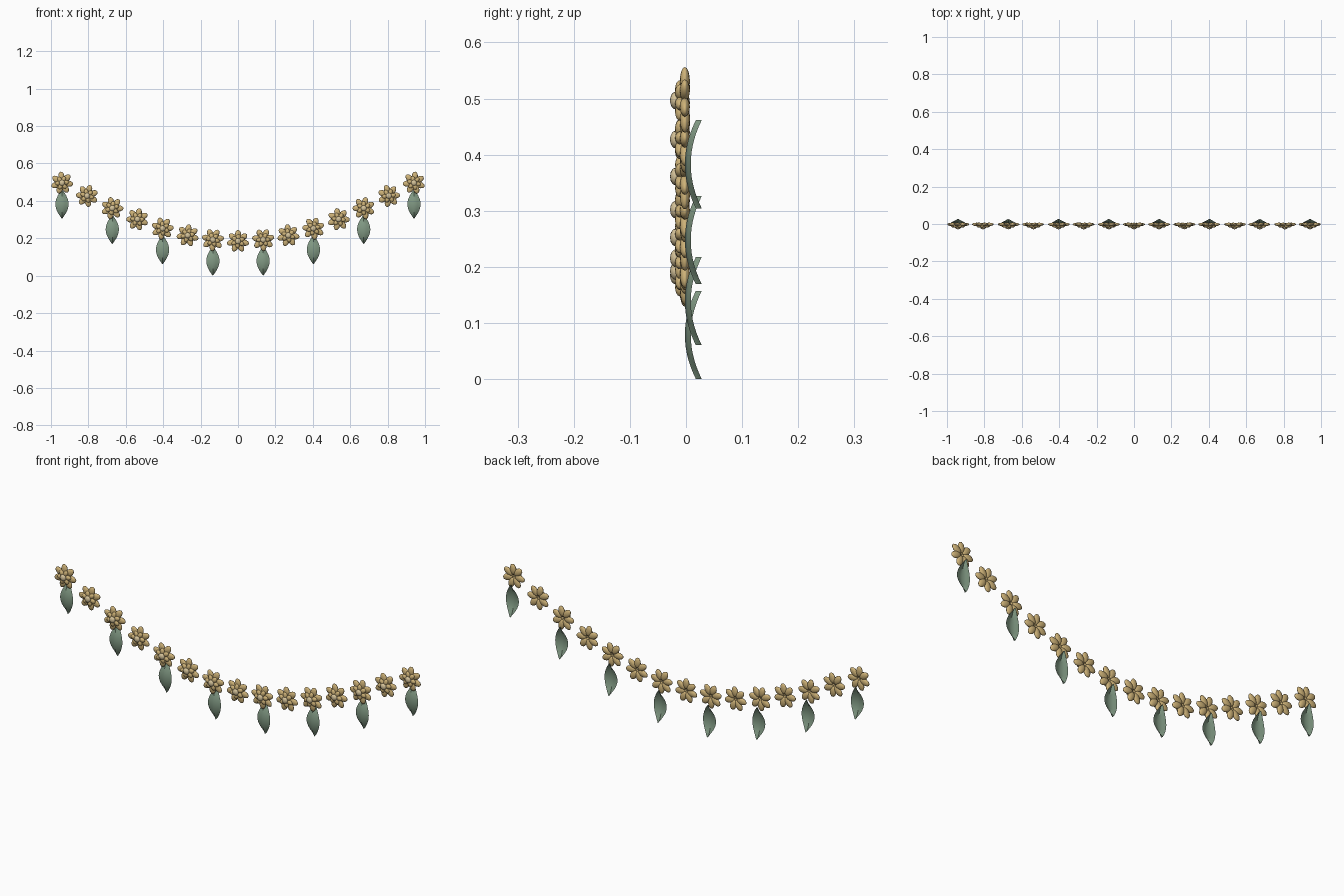
import bpy, bmesh
from math import sin, pi
from mathutils import Matrix, Vector

if "Cube" in bpy.data.objects:
    bpy.data.objects.remove(bpy.data.objects["Cube"])

def material(name, col):
    m = bpy.data.materials.new(name)
    m.diffuse_color = (*col, 1)
    m.use_nodes = True
    m.node_tree.nodes["Principled BSDF"].inputs["Base Color"].default_value = m.diffuse_color
    return m

GOLD = material("petal_gold", (0.62, 0.45, 0.19))
PALE = material("centre_gold", (0.66, 0.54, 0.32))
GREEN = material("leaf_green", (0.22, 0.32, 0.23))

def finish(name, bm, mats):
    me = bpy.data.meshes.new(name)
    bm.to_mesh(me)
    bm.free()
    for m in mats:
        me.materials.append(m)
    for p in me.polygons:
        p.use_smooth = True
    return me

def ellipsoid(bm, centre, size, spin):
    # size = half extents (across, deep, along the petal)
    mat = (Matrix.Rotation(spin, 4, 'Y') @ Matrix.Translation(centre)
           @ Matrix.Diagonal((*size, 1)))
    return bmesh.ops.create_uvsphere(bm, u_segments=12, v_segments=8, radius=1, matrix=mat)

# Flower: outer petals, inner petals, round centre
def flower_mesh():
    bm = bmesh.new()
    for k in range(7):
        ellipsoid(bm, Vector((0, -0.002, 0.034)), (0.0165, 0.009, 0.026), k * 2 * pi / 7)
    for k in range(6):
        ellipsoid(bm, Vector((0, -0.011, 0.021)), (0.0115, 0.0085, 0.016), (k + 0.5) * pi / 3)
    for f in bm.faces:
        f.material_index = 0
    c = ellipsoid(bm, Vector((0, -0.019, 0)), (0.0155, 0.0095, 0.0155), 0)
    for v in c["verts"]:
        for f in v.link_faces:
            f.material_index = 1
    return finish("flower", bm, (GOLD, PALE))

# Leaf: thin pointed blade, bowed forward and folded back from its midrib
def leaf_mesh():
    bm = bmesh.new()
    n = 14
    rows = []
    for i in range(n + 1):
        t = i / n
        w = 0.035 * sin(pi * t) ** 0.95 + 0.0003
        bow = 0.0175 - 0.0195 * (1 - (2 * t - 1) ** 2)
        z = -0.035 - 0.157 * t
        rows.append([bm.verts.new((u * w, bow + 0.0105 * abs(u), z))
                     for u in (-1, -0.5, 0, 0.5, 1)])
    for a, b in zip(rows, rows[1:]):
        for j in range(4):
            bm.faces.new((a[j], b[j], b[j + 1], a[j + 1]))
    me = finish("leaf", bm, (GREEN,))
    me.set_sharp_from_angle(angle=0.7)
    return me

flower, leaf = flower_mesh(), leaf_mesh()

# Garland: flowers on a sagging arc, a leaf under every other one
COUNT = 15
for i in range(COUNT):
    t = i / (COUNT - 1)
    pos = (-0.941 + 1.882 * t, 0, 0.4965 - 0.312 * sin(pi * t))
    ob = bpy.data.objects.new(f"flower_{i + 1}", flower)
    ob.location = pos
    ob.rotation_euler.y = -0.1 + i * 0.4
    bpy.context.collection.objects.link(ob)
    if i % 2 == 0:
        lf = bpy.data.objects.new(f"leaf_{i // 2 + 1}", leaf)
        lf.location = pos
        bpy.context.collection.objects.link(lf)
